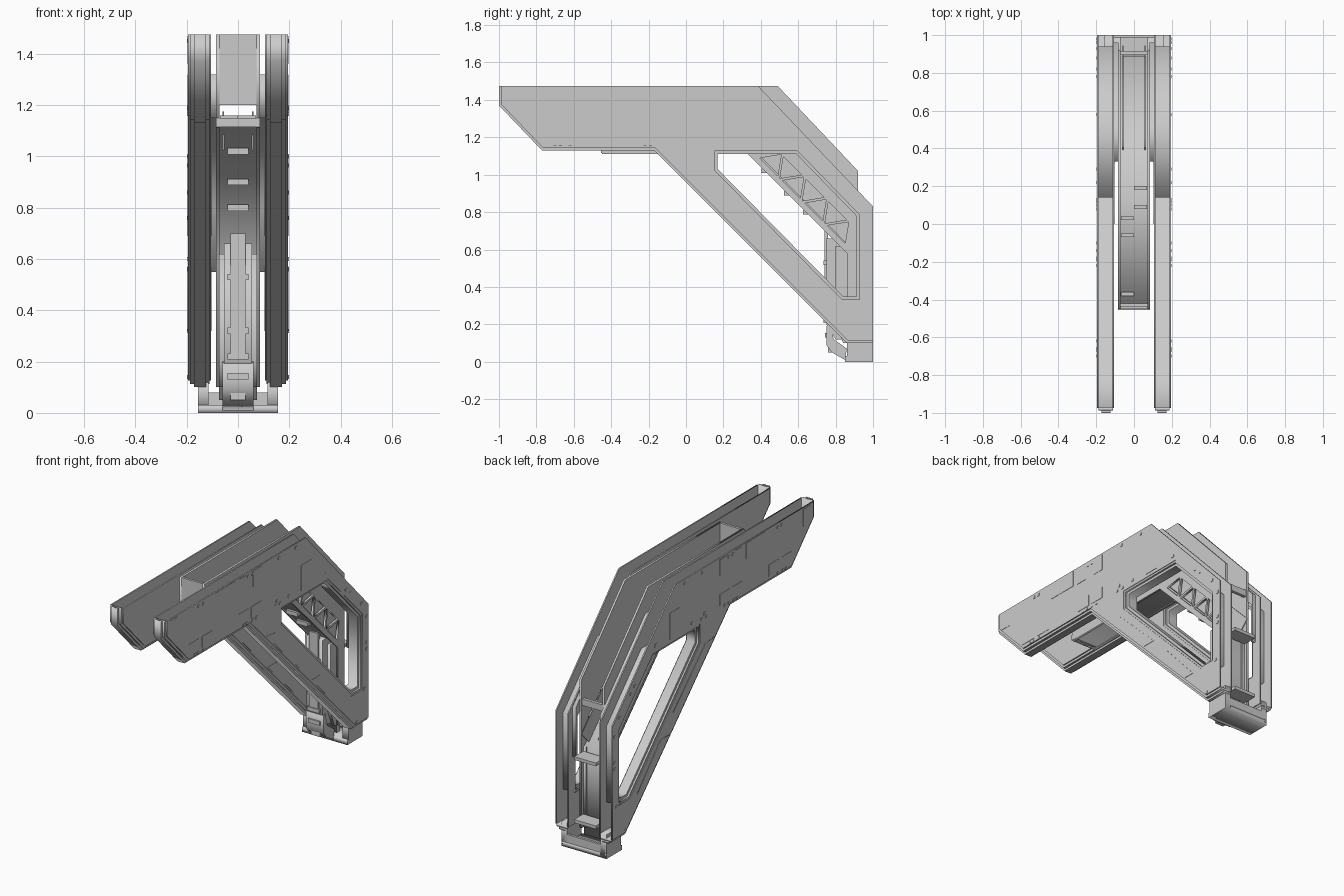
import bpy, bmesh
from mathutils import Vector, Matrix

if "Cube" in bpy.data.objects:
    bpy.data.objects.remove(bpy.data.objects["Cube"])

TO_SIDE = Matrix(((0, 0, 1, 0), (1, 0, 0, 0), (0, 1, 0, 0), (0, 0, 0, 1)))  # (u,v,w)->(y,z,x)


def slab(name, loops, x0, x1):
    """Flat plate from a y-z outline plus hole outlines, spanning x0..x1."""
    cu = bpy.data.curves.new(name, 'CURVE')
    cu.dimensions, cu.fill_mode, cu.extrude = '2D', 'BOTH', abs(x1 - x0) / 2
    for pts in loops:
        sp = cu.splines.new('POLY')
        sp.points.add(len(pts) - 1)
        for p, (y, z) in zip(sp.points, pts):
            p.co = (y, z, 0, 1)
        sp.use_cyclic_u = True
    tmp = bpy.data.objects.new(name + "_tmp", cu)
    bpy.context.collection.objects.link(tmp)
    dg = bpy.context.evaluated_depsgraph_get()
    me = bpy.data.meshes.new_from_object(tmp.evaluated_get(dg))
    bpy.data.objects.remove(tmp)
    me.transform(Matrix.Translation(((x0 + x1) / 2, 0, 0)) @ TO_SIDE)
    return finish(name, me)


def finish(name, me):
    bm = bmesh.new()
    bm.from_mesh(me)
    bmesh.ops.remove_doubles(bm, verts=bm.verts, dist=1e-5)
    bmesh.ops.recalc_face_normals(bm, faces=bm.faces)
    bm.to_mesh(me)
    bm.free()
    ob = bpy.data.objects.new(name, me)
    bpy.context.collection.objects.link(ob)
    return ob


def boxes(name, items):
    """Several boxes (x0,x1,y0,y1,z0,z1) in one object."""
    me = bpy.data.meshes.new(name)
    bm = bmesh.new()
    for a, b, c, d, e, f in items:
        m = Matrix.Translation(((a + b) / 2, (c + d) / 2, (e + f) / 2)) @ \
            Matrix.Diagonal((abs(b - a), d - c, f - e, 1))
        bmesh.ops.create_cube(bm, size=1, matrix=m)
    bm.to_mesh(me)
    bm.free()
    return finish(name, me)


def offset(pts, d, closed=False):
    """Shift a path to its left by d with mitred corners."""
    P, out = [Vector(p) for p in pts], []
    n = len(P)
    for i in range(n):
        a = (P[i] - P[i - 1]).normalized() if i or closed else None
        b = (P[(i + 1) % n] - P[i]).normalized() if i < n - 1 or closed else a
        a = a or b
        na, nb = Vector((-a.y, a.x)), Vector((-b.y, b.x))
        m = na + nb
        out.append(tuple(P[i] + m * (2 * d / m.length_squared)))
    return out


def band(name, path, d0, d1, x0, x1):
    slab(name, [offset(path, d0) + offset(path, d1)[::-1]], x0, x1)


# Shared outlines in (y, z)
under = [(-1, 1.475), (-1, 1.37), (-.77, 1.13), (-.17, 1.13), (.86, .1), (1, .1)]
skin = offset(under, .027)
skin[-1] = (1, .127)
skin += [(1, .83), (.385, 1.475)]
window = [(.14, 1.14), (.14, 1.02), (.83, .32), (.94, .32), (.94, .79), (.6, 1.14)]
win1, win2 = offset(window, .012, True), offset(window, .028, True)

rects = [(-.95, -.87, 1.36, 1.465), (-.5, -.31, 1.37, 1.47), (-.27, -.2, 1.365, 1.465),
         (-.13, -.05, 1.365, 1.465), (-.76, -.66, 1.18, 1.25), (-.63, -.53, 1.18, 1.25),
         (-.27, -.17, 1.18, 1.25), (-.15, -.05, 1.18, 1.25), (.34, .44, 1.16, 1.32)]
bolts = [(-.66, 1.45), (-.62, 1.45), (-.18, 1.45), (-.14, 1.45), (.12, 1.45), (.29, 1.45),
         (-.7, 1.165), (-.67, 1.165), (-.62, 1.165), (-.22, 1.165), (-.19, 1.165),
         (-.14, 1.165), (-.1, 1.165), (.08, 1.165), (.1, 1.19), (.13, 1.165), (.22, 1.175),
         (.58, 1.175), (.78, 1.0), (.82, .965), (.93, .86), (.98, .76), (.98, .6),
         (.98, .56), (.96, .32), (.88, .14)]
leg_panels = [[(0, 1.01), (.09, 1.0), (.41, .69), (.32, .69)],
              [(.44, .57), (.53, .57), (.76, .32), (.69, .32)]]

# Spine side wall with truss cut-outs along the slope
wall = [(-.45, 1.475), (.49, 1.475), (.92, 1.02), (.92, .1), (.86, .1), (.86, .58),
        (.33, 1.11), (-.45, 1.11)]
o, t, n = Vector((.35, 1.09)), Vector((.7071, -.7071)), Vector((.7071, .7071))
tris = []
for i in range(7):
    c, lo, hi = .1 + i * .085, .03, .125
    if i % 2:
        lo, hi = hi, lo
    tris.append([tuple(o + t * (c + k) + n * h) for k, h in ((-.068, lo), (.068, lo), (0, hi))])

for s, side in ((1, "right"), (-1, "left")):
    # Hollow side frame: two skins, stepped lower rim, window rims
    slab(side + "_outer_skin", [skin, window], s * .187, s * .195)
    slab(side + "_inner_skin", [skin, window], s * .105, s * .113)
    band(side + "_lower_rim_step", under, .013, .028, s * .112, s * .188)
    band(side + "_lower_rim", under, 0, .014, s * .125, s * .172)
    slab(side + "_window_rim_step", [window, win1], s * .108, s * .191)
    slab(side + "_window_rim", [win1, win2], s * .12, s * .18)
    # Surface panels and bolts
    boxes(side + "_panels", [(s * .19, s * .197, *r) for r in rects])
    for p in leg_panels:
        slab(side + "_leg_panel", [p], s * .19, s * .197)
        slab(side + "_inner_leg_panel", [p], s * .103, s * .11)
    boxes(side + "_bolts", [(s * .19, s * .198, y - .008, y + .008, z - .008, z + .008)
                            for y, z in bolts])
    # Spine wall, recessed backing, and the bracket that ties it to the frame
    slab(side + "_spine_wall", [wall] + tris, s * .072, s * .085)
    slab(side + "_truss_backing", [[tuple(o + t * a + n * b) for a, b in
         ((.02, .01), (.7, .01), (.7, .14), (.02, .14))]], s * .055, s * .06)
    slab(side + "_bracket", [[(.33, 1.15), (.33, 1.32), (.52, 1.32), (.96, .86), (.96, .55),
                              (.945, .55), (.945, .8), (.6, 1.15)]], s * .083, s * .106)
    # Column cheek and foot cheek
    slab(side + "_column_cheek", [[(.8, .62), (.8, .2), (.84, .1), (.9, .1), (.9, .6)]],
         s * .055, s * .075)
    slab(side + "_foot_cheek", [[(.86, 0), (1, 0), (1, .15), (.86, .15)]], s * .115, s * .155)

# Spine channel: floor follows the inner line, front plate closes it
band("spine_floor", [(-.45, 1.115), (.34, 1.115), (.86, .59), (.86, .05)], 0, .03, -.075, .075)
boxes("spine_front", [(-.075, .075, -.45, -.435, 1.2, 1.475),
                      (-.086, .086, -.455, -.42, 1.115, 1.15)])
boxes("spine_floor_clips", [(0, .07, .18, .2, 1.14, 1.16), (0, .07, .08, .1, 1.14, 1.16),
                            (-.07, 0, .02, .04, 1.14, 1.16), (-.07, 0, -.07, -.05, 1.14, 1.16),
                            (-.07, 0, -.38, -.36, 1.14, 1.16)])
boxes("slope_clips", [(-.04, .04, 1.425 - z, 1.465 - z, z - .012, z + .012)
                      for z in (1.02, .9, .8)])

# Column front rib with clamps
slab("column_rib", [[(.75, .66), (.75, .2), (.8, .12), (.87, .12), (.87, .6), (.8, .66)]],
     -.055, .055)
boxes("column_cover", [(-.03, .03, .74, .76, .22, .7)])
boxes("column_clamps", [(-.04, .04, .735, .77, z - .012, z + .012) for z in (.22, .32, .53)])

# Foot: base tray and chamfered nose
slab("foot_base", [[(.85, 0), (1, 0), (1, .03), (.85, .03)]], -.155, .155)
slab("foot_nose", [[(.85, .01), (.78, .05), (.75, .09), (.75, .19), (.77, .2), (.79, .12),
                    (.86, .07)]], -.06, .06)
boxes("foot_nose_ribs", [(-.04, .04, .742, .76, .13, .155), (-.03, .03, .76, .8, .05, .1)])
boxes("foot_back", [(-.155, .155, .985, 1, 0, .08)])
# Rear cross ties between the spine walls
boxes("rear_ties", [(-.085, .085, .895, .915, .86, .9), (-.075, .075, .9, .99, .55, .57),
                    (-.075, .075, .9, .99, .16, .18)])
